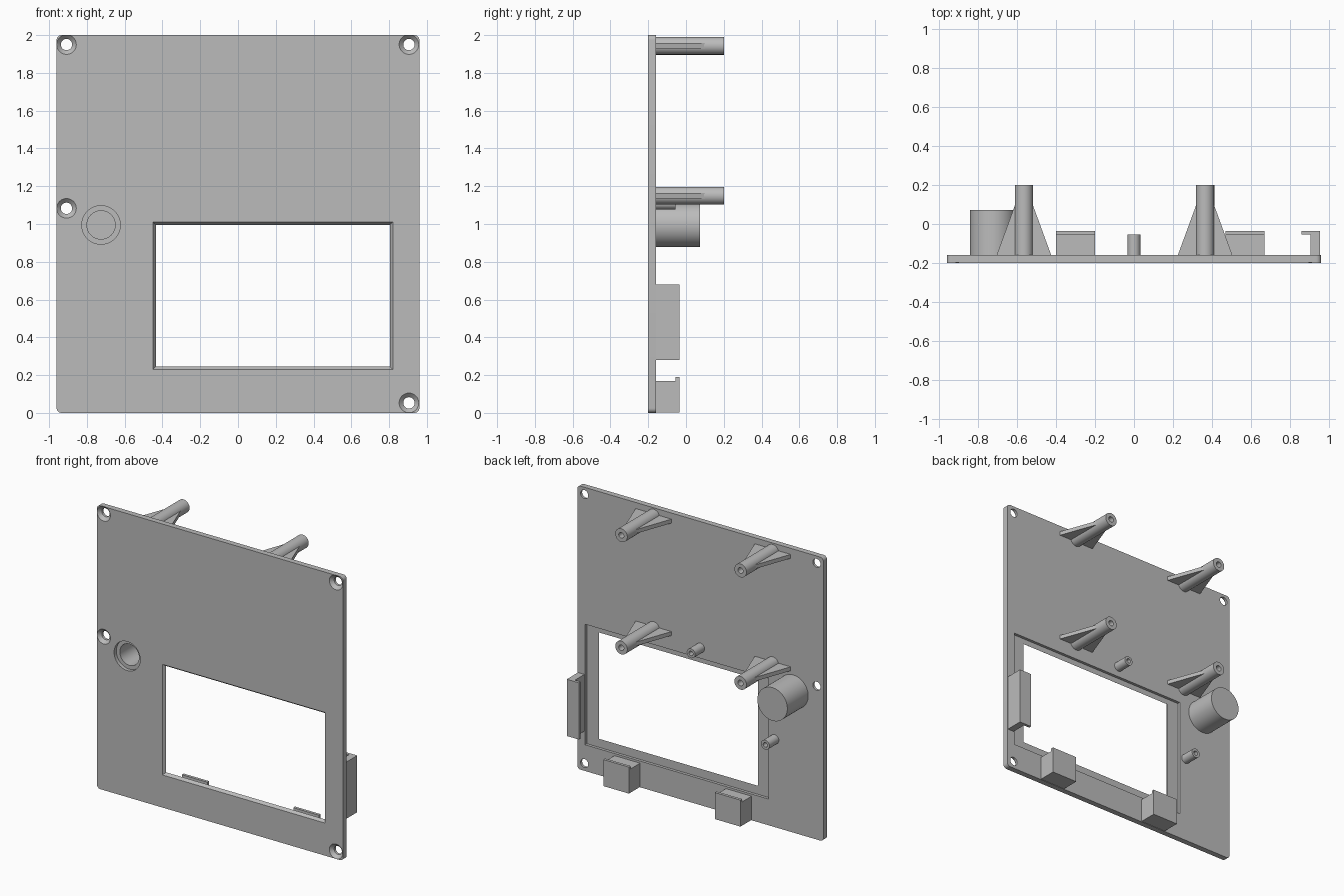
import bpy, bmesh
from math import cos, sin, pi, radians

cube = bpy.data.objects.get("Cube")
if cube:
    bpy.data.objects.remove(cube, do_unlink=True)

grey = bpy.data.materials.new("plain grey plastic")
grey.use_nodes = True
colour = (0.5, 0.5, 0.5, 1)
grey.diffuse_color = colour
grey.node_tree.nodes["Principled BSDF"].inputs["Base Color"].default_value = colour

BACK = -0.16    # rear face of the panel
FRONT = -0.2    # front face of the panel


def loft(name, rings):
    """Skin a stack of equal-length point rings and cap both ends."""
    bm = bmesh.new()
    loops = [[bm.verts.new(p) for p in ring] for ring in rings]
    n = len(loops[0])
    for a, b in zip(loops, loops[1:]):
        for i in range(n):
            j = (i + 1) % n
            bm.faces.new((a[i], a[j], b[j], b[i]))
    bm.faces.new(loops[0])
    bm.faces.new(loops[-1])
    bmesh.ops.recalc_face_normals(bm, faces=bm.faces)
    mesh = bpy.data.meshes.new(name)
    bm.to_mesh(mesh)
    bm.free()
    mesh.materials.append(grey)
    obj = bpy.data.objects.new(name, mesh)
    bpy.context.collection.objects.link(obj)
    return obj


def turned(name, x, z, profile, sides=40):
    """Revolve (radius, y) pairs about an axis running front to back."""
    angles = [2 * pi * i / sides for i in range(sides)]
    return loft(name, [[(x + r * cos(a), y, z + r * sin(a)) for a in angles]
                       for r, y in profile])


def rectangle(y, x0, x1, z0, z1, grow=0):
    return [(x0 - grow, y, z0 - grow), (x1 + grow, y, z0 - grow),
            (x1 + grow, y, z1 + grow), (x0 - grow, y, z1 + grow)]


def rounded_rectangle(y, half_width, height, r, steps=6):
    points = []
    corners = [(half_width - r, height - r), (r - half_width, height - r),
               (r - half_width, r), (half_width - r, r)]
    for k, (cx, cz) in enumerate(corners):
        for s in range(steps + 1):
            a = pi / 2 * (k + s / steps)
            points.append((cx + r * cos(a), y, cz + r * sin(a)))
    return points


def smooth(obj):
    bpy.ops.object.select_all(action="DESELECT")
    obj.select_set(True)
    bpy.context.view_layer.objects.active = obj
    bpy.ops.object.shade_smooth_by_angle(angle=radians(30))


# Front panel
panel = loft("front_panel", [rounded_rectangle(y, 0.96, 2, 0.025) for y in (FRONT, BACK)])

# Display window: bevelled at the front, stepped recess at the rear
window = (-0.435, 0.805, 0.245, 0.995)
recess = (-0.53, 0.9, 0.185, 1.035)
cutters = [loft("window_cutter", [rectangle(-0.22, *window, grow=0.03),
                                  rectangle(-0.18, *window),
                                  rectangle(-0.18, *recess),
                                  rectangle(-0.1, *recess)])]

# Countersunk screw holes
for x, z in [(-0.908, 1.95), (0.905, 1.95), (-0.908, 1.083), (0.905, 0.053)]:
    cutters.append(turned("screw_hole_cutter", x, z,
                          [(0.072, -0.22), (0.03, -0.178), (0.03, -0.1)]))

# Counterbored opening in front of the cup
cup_x, cup_z = -0.725, 0.995
cutters.append(turned("cup_opening_cutter", cup_x, cup_z,
                      [(0.102, -0.25), (0.102, -0.175), (0.075, -0.175), (0.075, -0.1)], 64))

bpy.context.view_layer.objects.active = panel
for cutter in cutters:
    cutter.hide_render = True
    mod = panel.modifiers.new("cut", "BOOLEAN")
    mod.operation = "DIFFERENCE"
    mod.solver = "EXACT"
    mod.object = cutter
    bpy.ops.object.modifier_apply(modifier=mod.name)
for cutter in cutters:
    bpy.data.objects.remove(cutter, do_unlink=True)
smooth(panel)

# Round cup on the rear, hollow from the front
smooth(turned("rear_cup", cup_x, cup_z,
              [(0.075, 0.04), (0.075, BACK), (0.117, BACK), (0.117, 0.073)], 64))

# Four hollow mounting posts with a tapered fin on each side
for x in (-0.565, 0.365):
    for z in (1.15, 1.943):
        smooth(turned("mounting_post", x, z,
                      [(0.02, 0.1), (0.02, 0.2), (0.047, 0.2), (0.047, BACK)]))
        loft("post_fins", [[(x - 0.14, BACK, h), (x + 0.14, BACK, h),
                            (x + 0.045, 0.1, h), (x - 0.045, 0.1, h)]
                           for h in (z - 0.014, z + 0.014)])

# Two short hollow pins beside the window
for x, z in [(0, 1.11), (-0.58, 0.62)]:
    smooth(turned("locating_pin", x, z,
                  [(0.016, -0.15), (0.016, -0.055), (0.033, -0.055), (0.033, BACK)], 32))


# Hooked clips: profile of (inward position, y)
def hook(outer, inner, tip):
    return [(outer, BACK), (outer, -0.035), (tip, -0.035),
            (tip, -0.055), (inner, -0.055), (inner, BACK)]


for x in (-0.3, 0.57):
    loft("bottom_clip", [[(end, y, z) for z, y in hook(0.003, 0.17, 0.19)]
                         for end in (x - 0.1, x + 0.1)])
loft("side_clip", [[(x, y, end) for x, y in hook(0.955, 0.905, 0.86)]
                   for end in (0.28, 0.68)])
